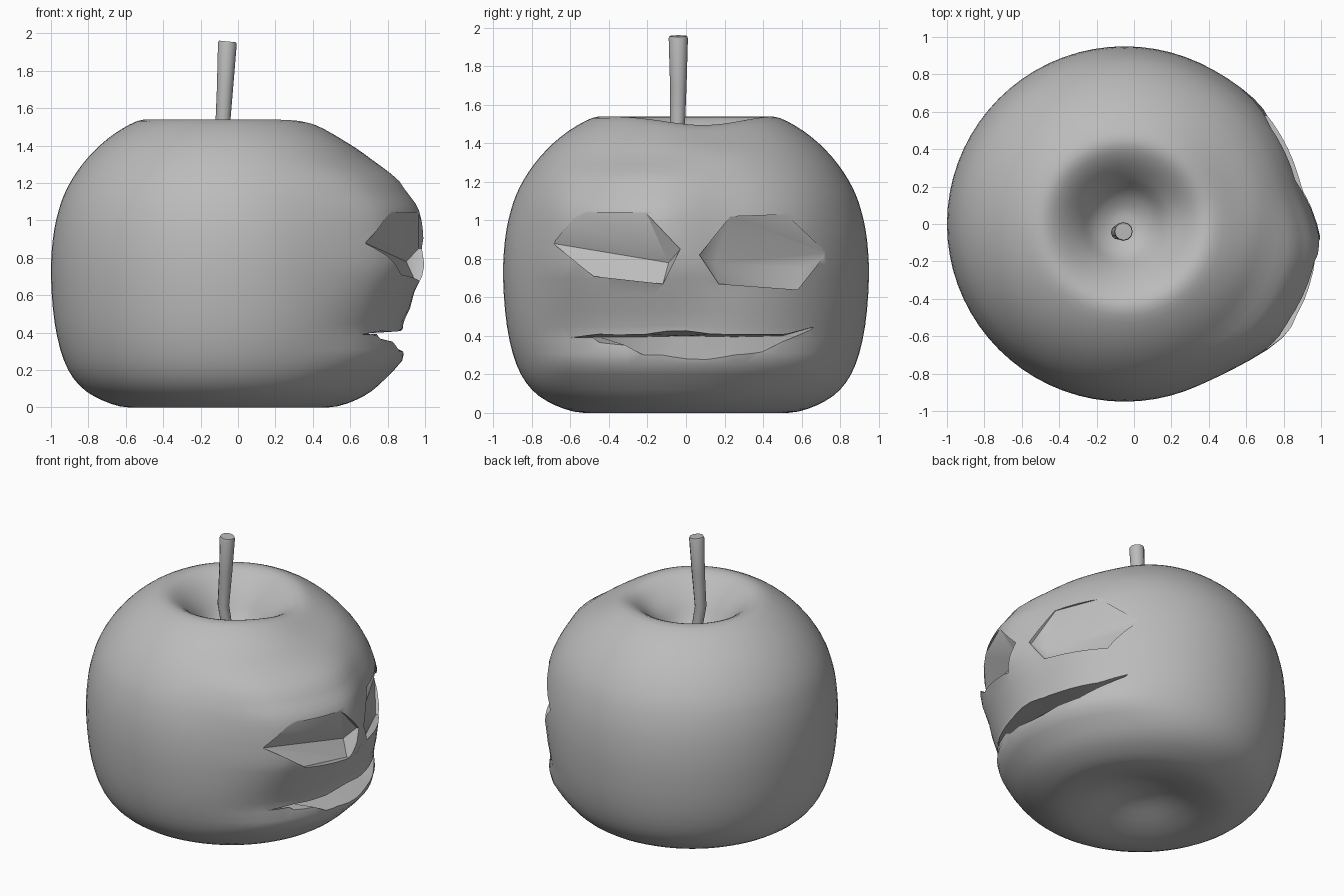
import bpy, bmesh, math
from mathutils import Vector

if "Cube" in bpy.data.objects:
    bpy.data.objects.remove(bpy.data.objects["Cube"])

CX = -0.05   # axis of the fruit body

grey = bpy.data.materials.new("plain grey")
grey.diffuse_color = (0.5, 0.5, 0.5, 1)
grey.use_nodes = True
grey.node_tree.nodes["Principled BSDF"].inputs["Base Color"].default_value = grey.diffuse_color


def finish(bm, name):
    bmesh.ops.recalc_face_normals(bm, faces=bm.faces[:])
    me = bpy.data.meshes.new(name)
    bm.to_mesh(me)
    bm.free()
    ob = bpy.data.objects.new(name, me)
    bpy.context.collection.objects.link(ob)
    me.materials.append(grey)
    return ob


def loft(bm, rings, caps=False):
    for a, b in zip(rings, rings[1:]):
        n = max(len(a), len(b))
        for i in range(n):
            j = (i + 1) % n
            quad = [a[i % len(a)], a[j % len(a)], b[j % len(b)], b[i % len(b)]]
            bm.faces.new(list(dict.fromkeys(quad)))
    if caps:
        bm.faces.new(rings[0])
        bm.faces.new(rings[-1])


def step(a, b, v):
    t = min(1, max(0, (v - a) / (b - a)))
    return t * t * (3 - 2 * t)


def lerp_table(table, v):
    if v <= table[0][0]:
        return table[0][1]
    for (a, fa), (b, fb) in zip(table, table[1:]):
        if v <= b:
            return fa + (fb - fa) * step(a, b, v)
    return table[-1][1]


# how far the brow, nose and lower lip stand out from the round body
HEIGHTS = [(0.42, 0), (0.58, 0.4), (0.76, 0.95), (1.05, 1), (1.19, 0.7), (1.36, 0)]


def bulge(y, z):
    gain = 0.025 + 0.10 * (1 - step(-0.2, 0.25, y))
    side = 1 - step(0.58, 0.88, abs(y))
    lip = 0.05 * math.exp(-((z - 0.27) / 0.09) ** 2)
    return side * (gain * lerp_table(HEIGHTS, z) + lip)


# fruit body: lathed profile with a hollow at both ends
PROFILE = [(0, 0.12), (0.15, 0.10), (0.35, 0.03), (0.53, 0), (0.68, 0.04), (0.80, 0.12),
           (0.88, 0.25), (0.93, 0.45), (0.95, 0.70), (0.94, 0.90), (0.91, 1.05),
           (0.865, 1.17), (0.79, 1.29), (0.69, 1.40), (0.57, 1.49), (0.45, 1.54),
           (0.35, 1.50), (0.25, 1.40), (0.17, 1.29), (0.08, 1.23), (0, 1.22)]
pts = [Vector(p) for p in PROFILE]
ext = [2 * pts[0] - pts[1]] + pts + [2 * pts[-1] - pts[-2]]
curve = []
for a, b, c, d in zip(ext, ext[1:], ext[2:], ext[3:]):
    for k in range(3):
        t = k / 3
        curve.append(0.5 * (2 * b + (c - a) * t + (2 * a - 5 * b + 4 * c - d) * t * t
                            + (3 * b - a - 3 * c + d) * t ** 3))
curve.append(pts[-1])

bm = bmesh.new()
SEG = 72
rings = []
for i, (r, z) in enumerate(curve):
    if i in (0, len(curve) - 1):
        rings.append([bm.verts.new((CX, 0, z))])
        continue
    ring = []
    for s in range(SEG):
        a = 2 * math.pi * s / SEG
        x, y = r * math.cos(a), r * math.sin(a)
        # the rim dips slightly above the face
        dip = 0.045 * math.exp(-((math.remainder(a - 0.2, 2 * math.pi)) / 0.6) ** 2)
        dip *= step(1.3, 1.5, z)
        if r > 0.55:
            x += bulge(y, z) * step(0.05, 0.4, x)
        ring.append(bm.verts.new((CX + x, y, max(z - dip, 0))))
    rings.append(ring)
loft(bm, rings)
body = finish(bm, "fruit_body")


# eye sockets: hulls of a rim outline and a deep crease above the cheek
def eye_cutter(name, rim, crease):
    bm = bmesh.new()
    for x, y, z in rim:
        bm.verts.new((x, y, z))
        bm.verts.new((1.3, y, z))
    for p in crease:
        bm.verts.new(p)
    bmesh.ops.convex_hull(bm, input=bm.verts[:])
    loose = [v for v in bm.verts if not v.link_faces]
    bmesh.ops.delete(bm, geom=loose, context='VERTS')
    return finish(bm, name)


cutters = [
    eye_cutter("eye_cutter_a",
               [(0.68, -0.69, 0.88), (0.81, -0.56, 1.04), (0.965, -0.21, 1.04),
                (0.965, -0.03, 0.85), (0.85, -0.48, 0.71), (0.95, -0.12, 0.67)],
               [(0.795, -0.48, 0.825), (0.90, -0.09, 0.78)]),
    eye_cutter("eye_cutter_b",
               [(0.93, 0.07, 0.82), (0.86, 0.23, 1.02), (0.73, 0.52, 1.03),
                (0.575, 0.73, 0.83), (0.69, 0.58, 0.64), (0.88, 0.17, 0.67)],
               [(0.64, 0.60, 0.755), (0.85, 0.15, 0.775)]),
]

# mouth: wedge swept from corner to corner (y, inner x, inner z, top z, lip z)
MOUTH = [(-0.60, 0.66, 0.39, 0.395, 0.385), (-0.45, 0.65, 0.395, 0.445, 0.29),
         (-0.22, 0.67, 0.395, 0.42, 0.21), (0, 0.69, 0.40, 0.45, 0.18),
         (0.25, 0.67, 0.395, 0.42, 0.20), (0.50, 0.62, 0.40, 0.425, 0.28),
         (0.66, 0.58, 0.445, 0.455, 0.435)]
bm = bmesh.new()
loft(bm, [[bm.verts.new(p) for p in ((xi, y, zi), (1.05, y, zt), (1.05, y, zl))]
          for y, xi, zi, zt, zl in MOUTH], caps=True)
cutters.append(finish(bm, "mouth_cutter"))

bpy.context.view_layer.objects.active = body
for c in cutters:
    mod = body.modifiers.new(c.name, 'BOOLEAN')
    mod.operation = 'DIFFERENCE'
    mod.solver = 'EXACT'
    mod.object = c
    bpy.ops.object.modifier_apply(modifier=mod.name)
    bpy.data.objects.remove(c)

# stem: tapered, slightly bent stalk
STEM = [(-0.04, -0.03, 1.16, 0.035), (-0.085, -0.045, 1.46, 0.038),
        (-0.07, -0.04, 1.70, 0.043), (-0.057, -0.04, 1.945, 0.05), (-0.056, -0.04, 1.957, 0.046)]
bm = bmesh.new()
loft(bm, [[bm.verts.new((x + r * math.cos(k * math.pi / 6), y + r * math.sin(k * math.pi / 6),
                         z - (0.1 * r * math.cos(k * math.pi / 6))))
           for k in range(12)] for x, y, z, r in STEM], caps=True)
stem = finish(bm, "stem")

for ob in (body, stem):
    bpy.ops.object.select_all(action='DESELECT')
    ob.select_set(True)
    bpy.context.view_layer.objects.active = ob
    bpy.ops.object.shade_smooth_by_angle(angle=math.radians(40))
